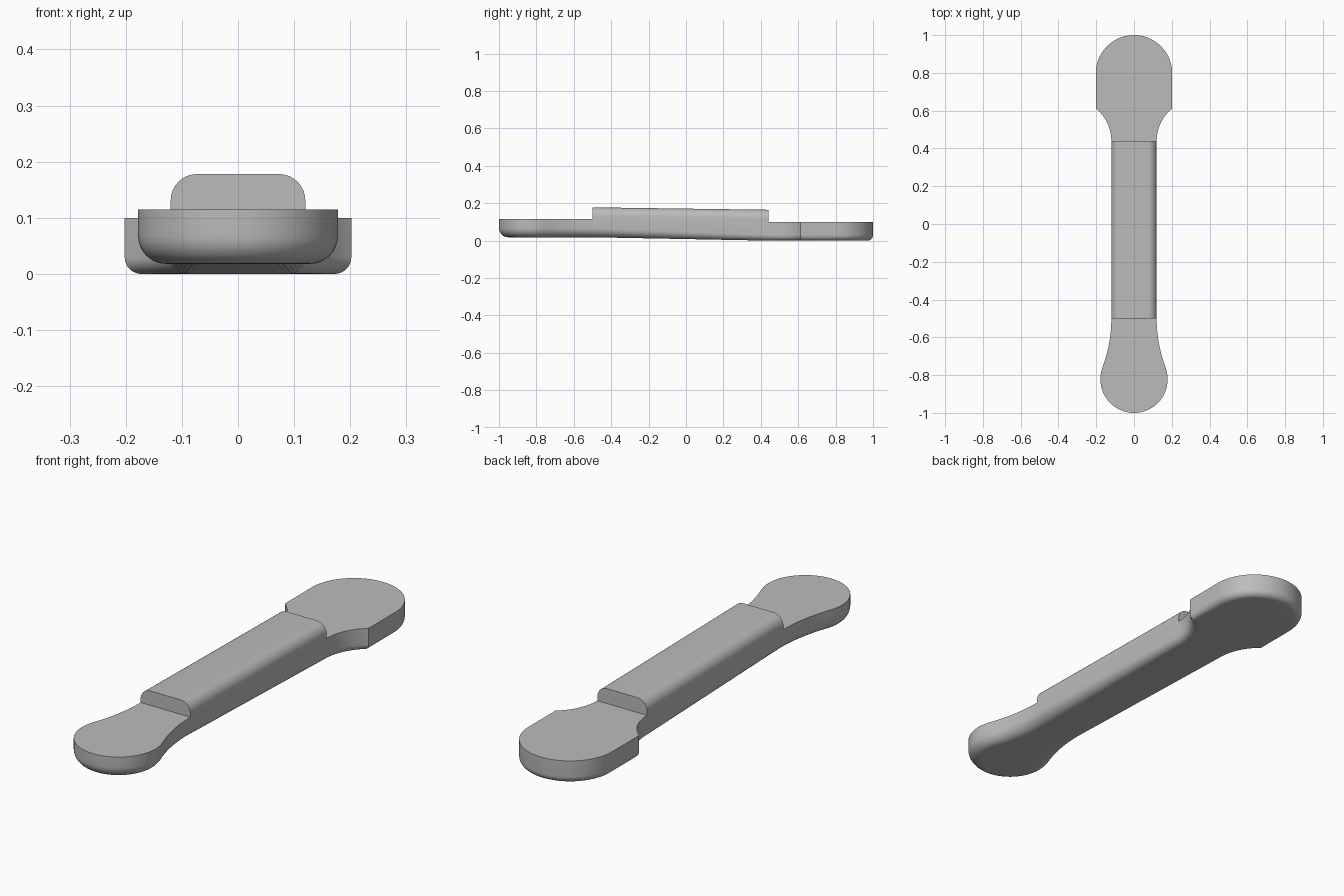
import bpy, bmesh
from math import sin, cos, pi, acos, atan2, radians

cube = bpy.data.objects.get("Cube")
if cube:
    bpy.data.objects.remove(cube)

grey = bpy.data.materials.new("plain grey")
grey.use_nodes = True
grey.diffuse_color = (0.5, 0.5, 0.5, 1)
grey.node_tree.nodes["Principled BSDF"].inputs["Base Color"].default_value = (0.5, 0.5, 0.5, 1)

HALF = 0.12                     # half width of the grip
FRONT, BACK = -0.5, 0.44        # ends of the grip
FRONT_R, BACK_R = 0.05, 0.03    # underside rounding at each end


def loft(name, rings):
    """Skin a stack of closed rings, cap both ends and smooth the curves."""
    bm = bmesh.new()
    loops = [[bm.verts.new(p) for p in ring] for ring in rings]
    n = len(loops[0])
    for a, b in zip(loops, loops[1:]):
        for i in range(n):
            j = (i + 1) % n
            bm.faces.new((a[i], a[j], b[j], b[i]))
    bm.faces.new(loops[0])
    bm.faces.new(loops[-1])
    bmesh.ops.recalc_face_normals(bm, faces=bm.faces)
    mesh = bpy.data.meshes.new(name)
    bm.to_mesh(mesh)
    bm.free()
    mesh.materials.append(grey)
    obj = bpy.data.objects.new(name, mesh)
    bpy.context.collection.objects.link(obj)
    bpy.ops.object.select_all(action="DESELECT")
    obj.select_set(True)
    bpy.context.view_layer.objects.active = obj
    bpy.ops.object.shade_smooth_by_angle(angle=radians(30))


def head(name, side, join, centre, radius, flare, tangent, low, top, fillet):
    """Rounded paddle on a flared neck; side is -1 for front, 1 for back."""
    def outline(d):
        r = flare + d
        cx = HALF + flare
        if tangent:     # neck flows into the round end
            end = atan2(centre - join, -cx)
            start = end - pi
        else:           # neck meets a straight flank at a corner
            end = acos((radius - d - cx) / r)
            start = 0
        half = []
        for i in range(17):
            t = pi + (end - pi) * i / 16
            half.append((cx + r * cos(t), join + r * sin(t)))
        first = 1 if tangent else 0
        for i in range(first, 33):
            t = start + (pi / 2 - start) * i / 32
            half.append(((radius - d) * cos(t), centre + (radius - d) * sin(t)))
        return half + [(-x, y) for x, y in reversed(half[:-1])]

    layers = [(0, top)]
    for i in range(9):
        a = pi / 2 * i / 8
        layers.append((fillet * (1 - cos(a)), low + fillet * (1 - sin(a))))
    loft(name, [[(x, side * y, z) for x, y in outline(d)] for d, z in layers])


def grip_section(y, low, top, bottom_r, top_r=0.047):
    """Rounded rectangle across the grip."""
    ring = []
    corners = ((1, top - top_r, top_r), (-1, top - top_r, top_r),
               (-1, low + bottom_r, bottom_r), (1, low + bottom_r, bottom_r))
    for k, (sx, z, r) in enumerate(corners):
        for i in range(9):
            a = pi / 2 * (k + i / 8)
            ring.append((sx * (HALF - r) + r * cos(a), y, z + r * sin(a)))
    return ring


# Grip, sloping slightly down to the back
loft("grip", [grip_section(FRONT, 0.018, 0.178, FRONT_R),
              grip_section(BACK, 0, 0.165, BACK_R)])

# Small paddle at the front, large paddle at the back
head("front_paddle", -1, -FRONT, 0.822, 0.178, 0.734, True, 0.018, 0.115, FRONT_R)
head("back_paddle", 1, BACK, 0.798, 0.202, 0.22, False, 0, 0.1, BACK_R)
